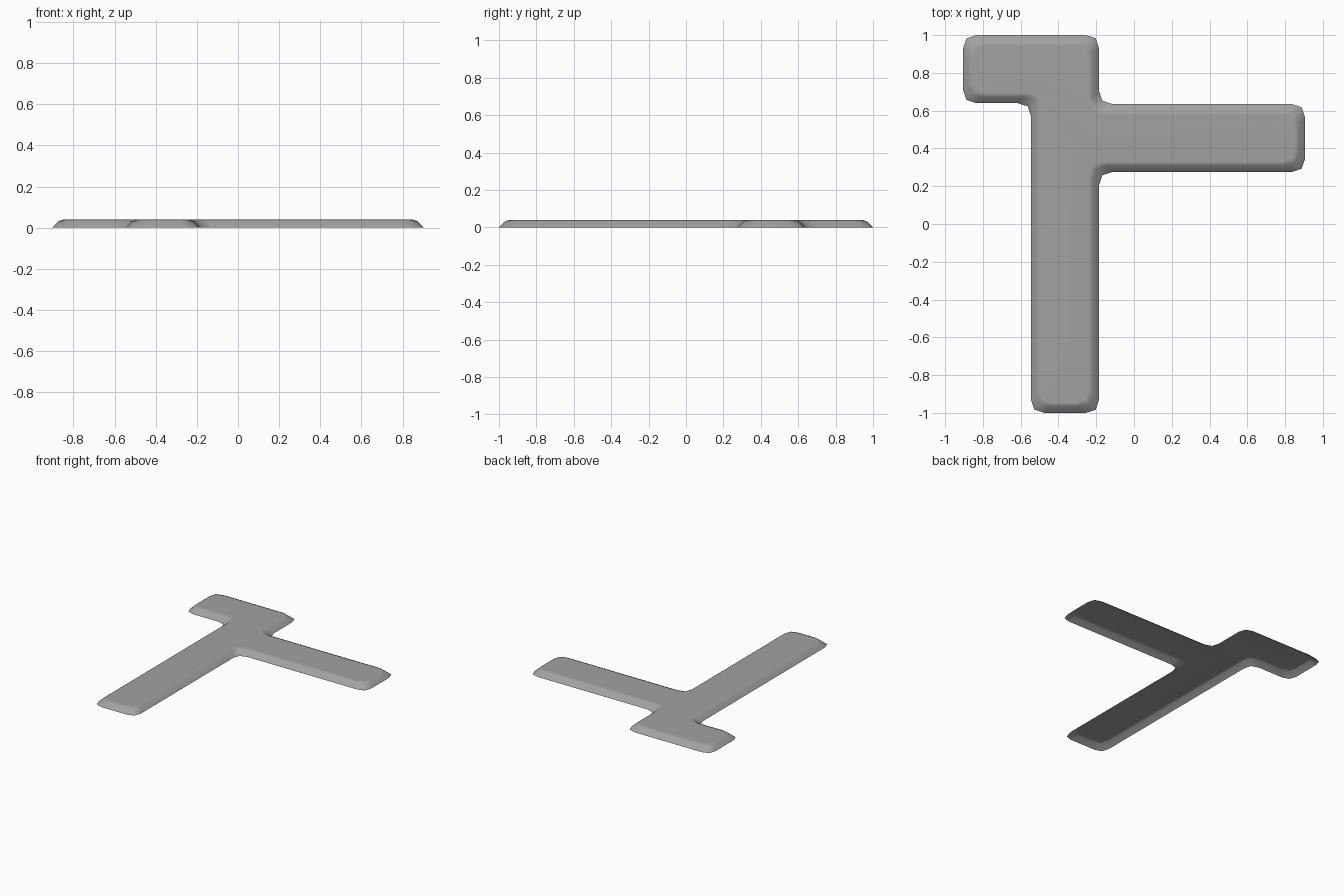
import bpy
import bmesh
import math
from mathutils import Vector

cube = bpy.data.objects.get("Cube")
if cube:
    bpy.data.objects.remove(cube, do_unlink=True)

# Plain grey material
grey = bpy.data.materials.new("mid_grey")
grey.use_nodes = True
colour = (0.36, 0.36, 0.36, 1)
grey.diffuse_color = colour
bsdf = grey.node_tree.nodes["Principled BSDF"]
bsdf.inputs["Base Color"].default_value = colour
bsdf.inputs["Roughness"].default_value = 0.7

# Key lines of the plan: stem, hook and side arm
END = 0.905
STEM_L, STEM_R = -0.545, -0.185
HOOK = 0.64
ARM_LOW, ARM_HIGH = 0.275, 0.635
ROUND = 0.07

# Corners, counter-clockwise from the foot of the stem
corners = [Vector(p) for p in (
    (STEM_L, -1), (STEM_R, -1), (STEM_R, ARM_LOW), (END, ARM_LOW),
    (END, ARM_HIGH), (STEM_R, ARM_HIGH), (STEM_R, 1), (-END, 1),
    (-END, HOOK), (STEM_L, HOOK))]


def outline(inset):
    """Plan moved inwards by inset, with each corner rounded in two steps."""
    points = []
    for i, corner in enumerate(corners):
        before = (corner - corners[i - 1]).normalized()
        after = (corners[(i + 1) % len(corners)] - corner).normalized()
        inward = Vector((-before.y - after.y, before.x + after.x))
        c = corner + inward * inset
        a, b = c - before * ROUND, c + after * ROUND
        points += [a, (a + 2 * c + b) / 4, b]
    return points


# Stack the outlines into a bevelled shell, open underneath
bm = bmesh.new()
rings = []
for inset, height in ((0, 0), (0.033, 0.032), (0.055, 0.04)):
    rings.append([bm.verts.new((p.x, p.y, height)) for p in outline(inset)])
for low, high in zip(rings, rings[1:]):
    for i in range(len(low)):
        j = (i + 1) % len(low)
        bm.faces.new((low[i], low[j], high[j], high[i]))
bm.faces.new(rings[-1])

mesh = bpy.data.meshes.new("flat_bevelled_piece")
bm.to_mesh(mesh)
bm.free()
mesh.materials.append(grey)
piece = bpy.data.objects.new("flat_bevelled_piece", mesh)
bpy.context.collection.objects.link(piece)

# Smooth rim with a flat-looking top
bpy.ops.object.select_all(action='DESELECT')
piece.select_set(True)
bpy.context.view_layer.objects.active = piece
bpy.ops.object.shade_smooth_by_angle(angle=math.radians(60))
piece.modifiers.new("even_shading", 'WEIGHTED_NORMAL')
